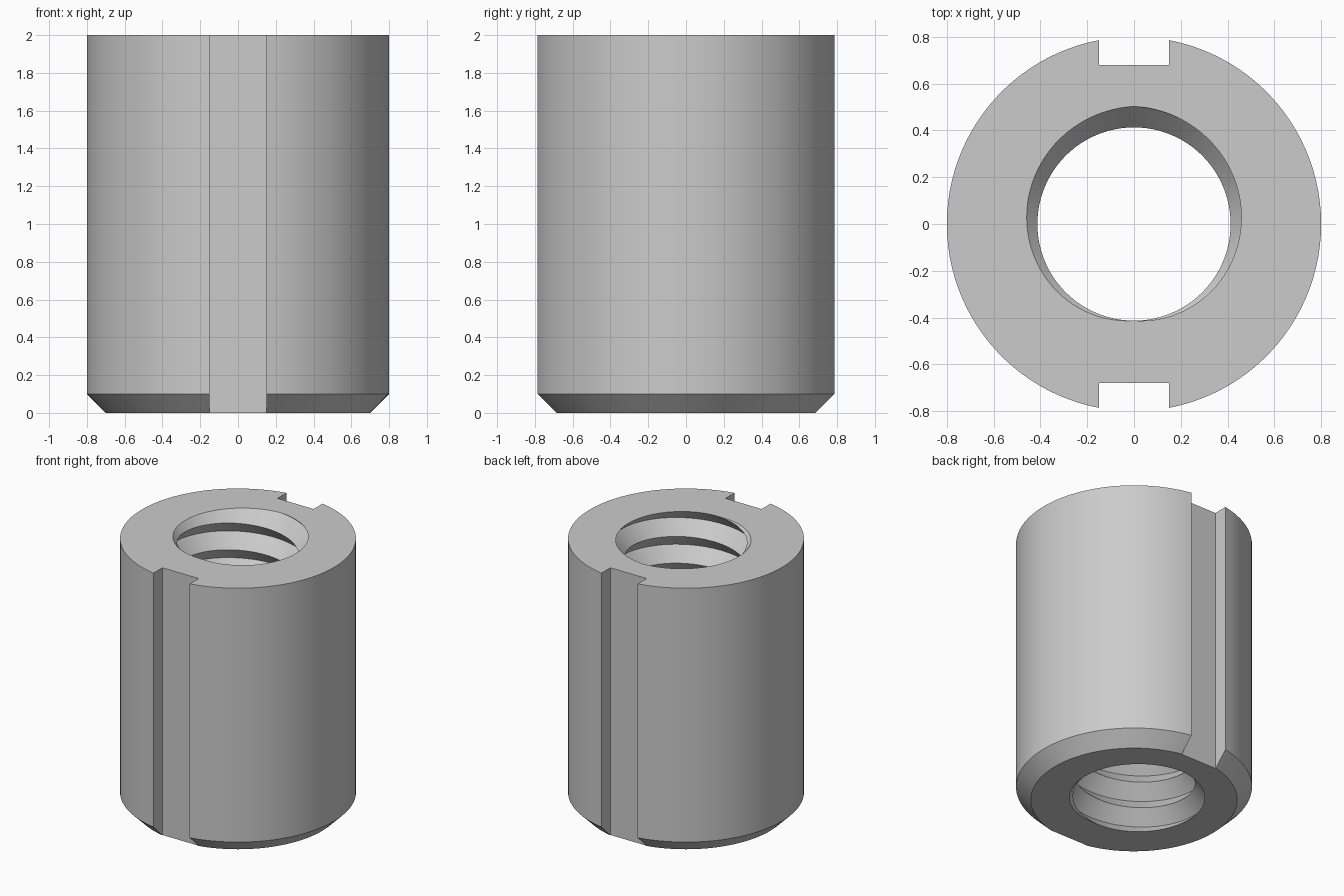
import bpy, bmesh
from math import pi, sin, cos, asin

cube = bpy.data.objects.get("Cube")
if cube:
    bpy.data.objects.remove(cube, do_unlink=True)

HEIGHT, RADIUS, CHAMFER = 2.0, 0.8, 0.1
SLOT_HALF, SLOT_FLOOR = 0.15, 0.68
PITCH, CREST, ROOT = 0.2, 0.413, 0.503
ARC_STEPS, THREAD_STEPS, TURNS = 48, 96, 14

steel = bpy.data.materials.new("light grey steel")
steel.use_nodes = True
colour = (0.6, 0.6, 0.6, 1)
steel.diffuse_color = colour
steel.node_tree.nodes["Principled BSDF"].inputs["Base Color"].default_value = colour

bm = bmesh.new()


def outline(radius, z):
    """Ring of the outer wall with a rectangular slot at front and back."""
    span = pi / 2 - asin(SLOT_HALF / radius)
    half = []
    for i in range(ARC_STEPS + 1):
        a = -span + 2 * span * i / ARC_STEPS
        half.append((radius * cos(a), radius * sin(a)))
    half.append((SLOT_HALF, SLOT_FLOOR))
    half.append((-SLOT_HALF, SLOT_FLOOR))
    both = half + [(-x, -y) for x, y in half]
    return [bm.verts.new((x, y, z)) for x, y in both]


# Threaded bore: right-handed V groove, run past both ends and trimmed flush
def helix(radius, lift):
    verts = []
    for i in range(TURNS * THREAD_STEPS):
        turn = i / THREAD_STEPS
        a = 2 * pi * turn + pi / 2
        verts.append(bm.verts.new((radius * cos(a), radius * sin(a),
                                   PITCH * (turn - 2) + lift)))
    return verts


root, crest = helix(ROOT, 0), helix(CREST, PITCH / 2)
for i in range((TURNS - 1) * THREAD_STEPS - 1):
    j = i + THREAD_STEPS
    bm.faces.new((root[i], crest[i], crest[i + 1], root[i + 1]))
    bm.faces.new((crest[i], root[j], root[j + 1], crest[i + 1]))
bmesh.ops.triangulate(bm, faces=bm.faces[:])
for z, direction in ((0, -1), (HEIGHT, 1)):
    bmesh.ops.bisect_plane(bm, geom=bm.verts[:] + bm.edges[:] + bm.faces[:], dist=1e-5,
                           plane_co=(0, 0, z), plane_no=(0, 0, direction),
                           clear_outer=True)
bmesh.ops.delete(bm, geom=[v for v in bm.verts if not v.link_faces], context='VERTS')

# Outer wall: chamfered foot, straight sides and two key slots
rings = [outline(RADIUS - CHAMFER, 0), outline(RADIUS, CHAMFER), outline(RADIUS, HEIGHT)]
for low, high in zip(rings, rings[1:]):
    for i in range(len(low)):
        j = (i + 1) % len(low)
        bm.faces.new((low[i], low[j], high[j], high[i]))

# Flat ends between outer wall and bore
for z in (0, HEIGHT):
    rim = [e for e in bm.edges if e.is_boundary
           and all(abs(v.co.z - z) < 1e-4 for v in e.verts)]
    bmesh.ops.triangle_fill(bm, edges=rim, use_beauty=True, normal=(0, 0, 1))
bmesh.ops.recalc_face_normals(bm, faces=bm.faces[:])

mesh = bpy.data.meshes.new("threaded_sleeve")
bm.to_mesh(mesh)
bm.free()
mesh.materials.append(steel)
sleeve = bpy.data.objects.new("threaded_sleeve", mesh)
bpy.context.collection.objects.link(sleeve)
bpy.ops.object.select_all(action='DESELECT')
sleeve.select_set(True)
bpy.context.view_layer.objects.active = sleeve
bpy.ops.object.shade_smooth_by_angle()
